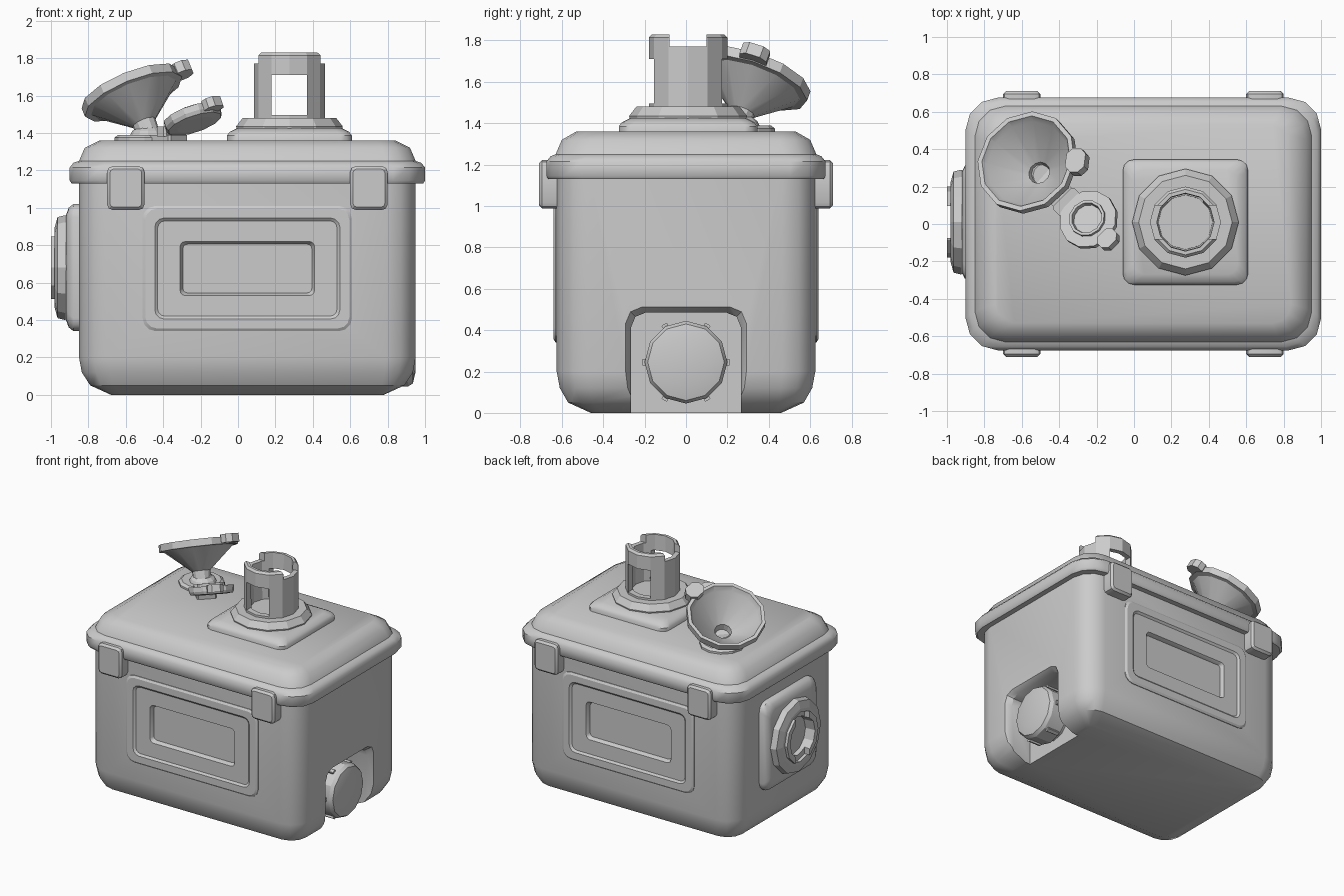
import bpy, bmesh
from math import sin, cos, pi, radians
from mathutils import Matrix, Vector

old = bpy.data.objects.get("Cube")
if old:
    bpy.data.objects.remove(old, do_unlink=True)

grey = bpy.data.materials.new("plain grey")
grey.use_nodes = True
grey.diffuse_color = (0.6, 0.6, 0.6, 1)
grey.node_tree.nodes["Principled BSDF"].inputs["Base Color"].default_value = (0.6, 0.6, 0.6, 1)

T = Matrix.Translation


def R(angle, axis):
    return Matrix.Rotation(radians(angle), 4, axis)


def skin(name, rings, M):
    """Bridge a stack of rings, closing both ends."""
    bm = bmesh.new()
    loops = [[bm.verts.new(M @ Vector(p)) for p in ring] for ring in rings]
    n = len(loops[0])
    for a, b in zip(loops, loops[1:]):
        for i in range(n):
            j = (i + 1) % n
            bm.faces.new((a[i], a[j], b[j], b[i]))
    bm.faces.new(loops[0])
    bm.faces.new(loops[-1])
    bmesh.ops.recalc_face_normals(bm, faces=bm.faces)
    me = bpy.data.meshes.new(name)
    bm.to_mesh(me)
    bm.free()
    me.materials.append(grey)
    ob = bpy.data.objects.new(name, me)
    bpy.context.collection.objects.link(ob)
    return ob


def block(name, levels, M, steps=3):
    """Rounded rectangles (half x, half y, corner radius, height)."""
    rings = []
    for hx, hy, r, z in levels:
        ring = []
        for q, (sx, sy) in enumerate(((1, 1), (-1, 1), (-1, -1), (1, -1))):
            for k in range(steps + 1):
                a = (q + k / steps) * pi / 2
                ring.append((sx * (hx - r) + r * cos(a), sy * (hy - r) + r * sin(a), z))
        rings.append(ring)
    return skin(name, rings, M)


def lathe(name, profile, M, sides=12):
    """Turned part from (radius, height) pairs."""
    return skin(name, [[(r * cos(2 * pi * i / sides), r * sin(2 * pi * i / sides), z)
                        for i in range(sides)] for r, z in profile], M)


def activate(ob):
    bpy.ops.object.select_all(action='DESELECT')
    ob.select_set(True)
    bpy.context.view_layer.objects.active = ob


def cut(ob, cutters):
    for c in cutters:
        m = ob.modifiers.new("cut", 'BOOLEAN')
        m.object, m.operation, m.solver = c, 'DIFFERENCE', 'EXACT'
        activate(ob)
        bpy.ops.object.modifier_apply(modifier=m.name)
        bpy.data.objects.remove(c, do_unlink=True)


def smooth(ob, angle=35):
    activate(ob)
    bpy.ops.object.shade_smooth_by_angle(angle=radians(angle))


mid = T((0.05, 0, 0))
sides = {"front": R(90, 'X'), "back": R(180, 'Z') @ R(90, 'X')}

# Tank body with window pockets and a drain recess
body = block("tank_body", [(.73, .46, .06, 0), (.84, .57, .12, .05), (.885, .61, .15, .12),
                           (.9, .625, .16, .2), (.9, .625, .16, 1.16)], mid)
pockets = [block("pocket", [(.4, .18, .04, .57), (.4, .18, .04, .8)], T((.05, 0, .675)) @ m)
           for m in sides.values()]
recess = block("recess", [(.4, .265, .07, .74), (.4, .265, .07, .91), (.43, .295, .08, .955),
                          (.43, .295, .08, 1.1)], T((0, 0, .085)) @ R(90, 'Y'), 2)
cut(body, pockets + [recess])
smooth(body)

# Lid
smooth(block("lid", [(.9, .625, .16, 1.13), (.94, .665, .17, 1.13), (.95, .675, .17, 1.145),
                     (.95, .675, .17, 1.215), (.93, .655, .17, 1.24), (.9, .63, .16, 1.25),
                     (.87, .6, .15, 1.32), (.79, .53, .1, 1.36)], mid), 40)

# Framed windows and latches on both long faces
for side, m in sides.items():
    smooth(block(side + "_window_frame",
                 [(.56, .335, .07, .6), (.56, .335, .07, .63), (.545, .32, .06, .64),
                  (.495, .27, .05, .64), (.48, .255, .04, .627), (.36, .145, .03, .627),
                  (.345, .13, .025, .6), (.345, .13, .025, .595)], T((.05, 0, .675)) @ m), 30)
    for x, end in ((-.6, "right"), (.7, "left")):
        smooth(block(f"{side}_{end}_latch", [(.1, .117, .03, .6), (.1, .117, .03, .695),
                                             (.085, .102, .02, .71)], T((x, 0, 1.105)) @ m, 2), 30)


# Ports: square flange, faceted collar and a notched tube
def port(name, M, plate, collar, tube, cuts):
    smooth(block(name + "_flange", plate, M), 40)
    lathe(name + "_collar", collar, M)
    ob = lathe(name + "_tube", tube, M)
    cut(ob, [block("cutter", [(hx, hy, .001, z0), (hx, hy, .001, z1)], M, 1)
             for hx, hy, z0, z1 in cuts])


port("top_port", T((.275, .01, 1.36)),
     [(.335, .335, .06, -.02), (.335, .335, .06, .025), (.32, .32, .06, .045), (.28, .28, .06, .065)],
     [(.28, .05), (.285, .075), (.25, .12), (.15, .12)],
     [(.19, .1), (.19, .455), (.175, .47), (.155, .47), (.145, .12)],
     [(.095, .4, .135, .35), (.4, .09, .41, .6)])

port("side_port", T((-.85, .01, .68)) @ R(-90, 'Y'),
     [(.34, .315, .07, -.02), (.34, .315, .07, .03), (.32, .3, .07, .055), (.28, .27, .06, .07)],
     [(.27, .05), (.28, .075), (.27, .115), (.215, .13), (.19, .13), (.19, .072)],
     [(.19, .06), (.19, .15), (.15, .15), (.145, .072)],
     [(.4, .085, .105, .3)])

# Round drain cap with grip nubs
drain = T((0, 0, .245)) @ R(90, 'Y')
smooth(lathe("drain_cap", [(.17, .73), (.17, .77), (.2, .775), (.2, .91), (.185, .935), (.12, .95)],
             drain), 30)
for i in range(6):
    block("drain_cap_nub", [(.012, .015, .003, .79), (.012, .015, .003, .89)],
          drain @ R(60 * i + 30, 'Z') @ T((.2, 0, 0)), 1)


# Tilted parts: local z is the given direction, local x points at the tab
def frame(centre, normal, toward):
    z = Vector(normal).normalized()
    y = z.cross(Vector(toward)).normalized()
    x = y.cross(z)
    return T(centre) @ Matrix((x, y, z)).transposed().to_4x4()


def tab(name, M, x, z0, z1, size):
    block(name, [(size, size * 1.25, size * .6, z0), (size, size * 1.25, size * .6, z1)],
          M @ T((x, 0, 0)), 1)


# Filler funnel on its seat
lathe("filler_seat", [(.16, 1.34), (.16, 1.375), (.14, 1.39), (.1, 1.39)], T((-.5, .27, 0)))
lathe("filler_neck", [(.1, 1.38), (.085, 1.41), (.06, 1.43)], T((-.48, .26, 0)))
fun = frame((-.57, .33, 1.62), (-.36, .32, .877), (1, 0, .4))
smooth(lathe("funnel", [(.06, -.25), (.065, -.19), (.245, -.035), (.28, -.03), (.28, .02),
                        (.255, .02), (.235, -.015), (.06, -.175), (.05, -.22)], fun), 25)
tab("funnel_tab", fun, .29, -.025, .035, .055)

# Small hinged filler cap
cap = frame((-.24, .02, 1.475), (-.3, .3, .9), (1, -1, .4))
lathe("filler_cap", [(.1, -.035), (.15, -.03), (.16, -.01), (.16, .025), (.1, .025),
                     (.1, .045), (.085, .045), (.08, .02)], cap)
tab("filler_cap_tab", cap, .165, -.02, .035, .045)
hinge = T((-.38, .14, 1.36)) @ R(-45, 'Z')
block("hinge_base", [(.09, .07, .01, -.01), (.09, .07, .01, .03)], hinge, 1)
block("hinge_knuckle", [(.035, .08, .01, .02), (.035, .08, .01, .075)], hinge @ T((.03, 0, 0)), 1)
